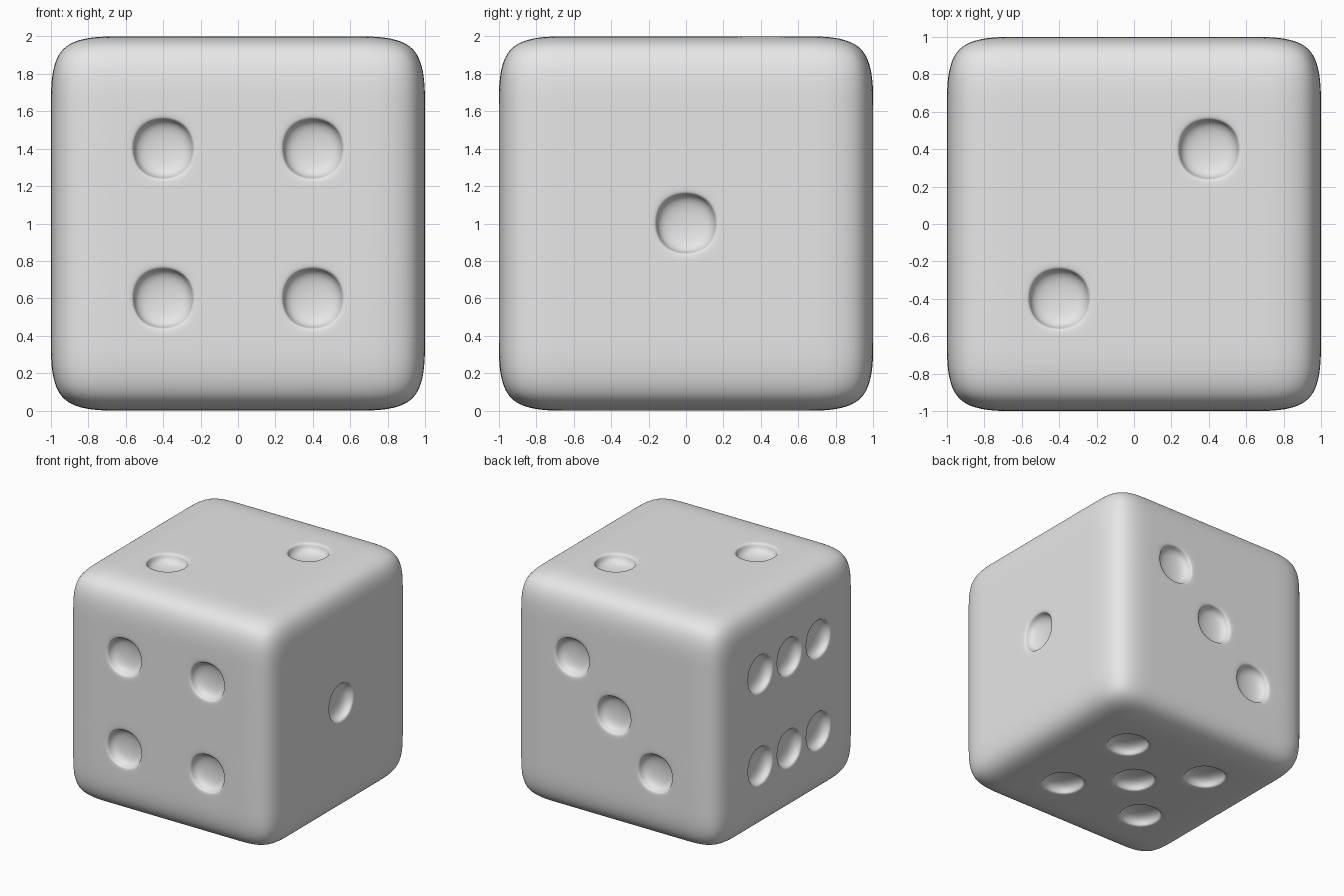
import bpy
import bmesh
from mathutils import Vector

# Remove the default cube
default = bpy.data.objects.get("Cube")
if default:
    bpy.data.objects.remove(default, do_unlink=True)

P = 0.4          # pip spacing from the middle of a face
RANGE = (-P, 0, P)
CORNERS = [(a, b) for a in (-P, P) for b in (-P, P)]

# Pip centres on each face of the cube
pips = [Vector((1, 0, 0))]                                   # one, left face
pips += [Vector((a, a, 1)) for a in (-P, P)]                 # two, top
pips += [Vector((a, 1, a)) for a in RANGE]                   # three, back
pips += [Vector((a, -1, b)) for a, b in CORNERS]             # four, front
pips += [Vector((a, b, -1)) for a, b in CORNERS + [(0, 0)]]  # five, bottom
pips += [Vector((-1, a, b)) for a in RANGE for b in (-P, P)] # six, right face

# Cube cut into a five by five cage on every face
bm = bmesh.new()
bmesh.ops.create_cube(bm, size=2)
bmesh.ops.subdivide_edges(bm, edges=bm.edges[:], cuts=4, use_grid_fill=True)

# Sink a round bowl into every pip cell
cells = [min(bm.faces, key=lambda f: (f.calc_center_median() - p).length) for p in pips]
bmesh.ops.inset_individual(bm, faces=cells, thickness=0.03, depth=0, use_even_offset=True)
bmesh.ops.inset_individual(bm, faces=cells, thickness=0.015, depth=-0.09, use_even_offset=True)
for face in bm.faces:
    face.smooth = True

mesh = bpy.data.meshes.new("die_body")
bm.to_mesh(mesh)
bm.free()
die = bpy.data.objects.new("die_body", mesh)
die.location.z = 1
bpy.context.collection.objects.link(die)

# Subdivision rounds the edges and the pips
subdiv = die.modifiers.new("rounding", "SUBSURF")
subdiv.levels = subdiv.render_levels = 4

# Plain light grey
grey = bpy.data.materials.new("light_grey")
grey.use_nodes = True
color = (0.8, 0.8, 0.8, 1)
grey.diffuse_color = color
grey.node_tree.nodes["Principled BSDF"].inputs["Base Color"].default_value = color
mesh.materials.append(grey)
